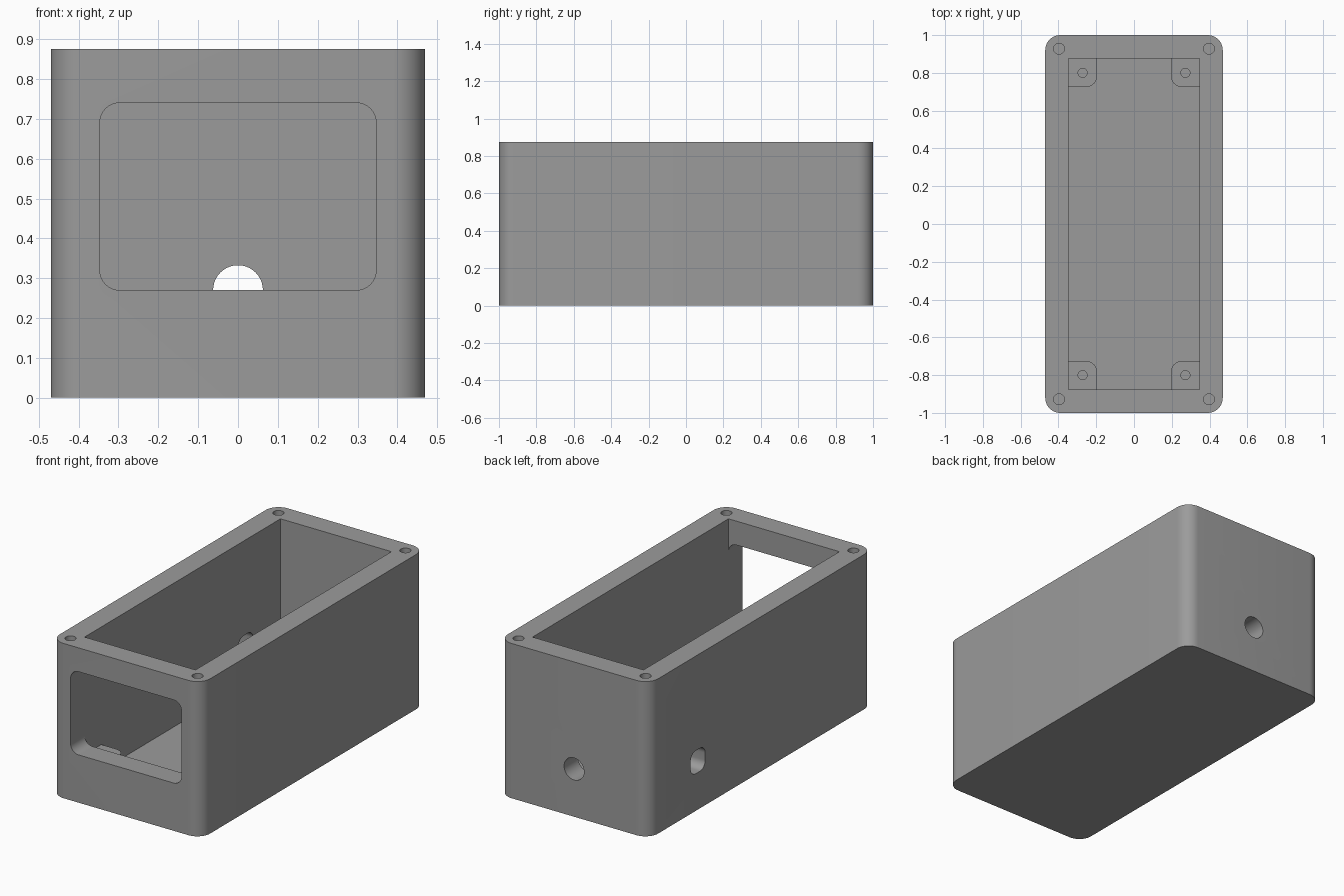
import bpy, bmesh, math
from mathutils import Matrix, Vector

if "Cube" in bpy.data.objects:
    bpy.data.objects.remove(bpy.data.objects["Cube"])

grey = bpy.data.materials.new("plain grey")
grey.diffuse_color = (0.33, 0.33, 0.33, 1)
grey.use_nodes = True
grey.node_tree.nodes["Principled BSDF"].inputs["Base Color"].default_value = grey.diffuse_color

WALL_X, WALL_Y, HEIGHT = 0.47, 1.0, 0.875
IN_X, IN_Y, FLOOR = 0.347, 0.875, 0.0625
POST_TOP = 0.21


def rounded(x0, x1, y0, y1, radii, steps=10):
    """Rounded rectangle outline; radii start at the lower left and run counterclockwise."""
    pts = []
    corners = [(x0, y0, 1, 1), (x1, y0, -1, 1), (x1, y1, -1, -1), (x0, y1, 1, -1)]
    for i, ((x, y, sx, sy), r) in enumerate(zip(corners, radii)):
        if r == 0:
            pts.append((x, y))
            continue
        for k in range(steps + 1):
            a = math.pi + math.pi / 2 * (i + k / steps)
            pts.append((x + sx * r + r * math.cos(a), y + sy * r + r * math.sin(a)))
    return pts


def circle(x, y, r, n=40):
    return [(x + r * math.cos(2 * math.pi * k / n), y + r * math.sin(2 * math.pi * k / n))
            for k in range(n)]


def prism(name, outline, lo, hi, axis="z"):
    """Extrude an outline along an axis: z uses (x, y), y uses (x, z), x uses (y, z)."""
    place = {"z": lambda u, v, w: (u, v, w),
             "y": lambda u, v, w: (u, w, v),
             "x": lambda u, v, w: (w, u, v)}[axis]
    bm = bmesh.new()
    low = [bm.verts.new(place(u, v, lo)) for u, v in outline]
    high = [bm.verts.new(place(u, v, hi)) for u, v in outline]
    bm.faces.new(low[::-1])
    bm.faces.new(high)
    for i in range(len(low)):
        j = (i + 1) % len(low)
        bm.faces.new((low[i], low[j], high[j], high[i]))
    bmesh.ops.recalc_face_normals(bm, faces=bm.faces)
    mesh = bpy.data.meshes.new(name)
    bm.to_mesh(mesh)
    bm.free()
    mesh.materials.append(grey)
    obj = bpy.data.objects.new(name, mesh)
    bpy.context.collection.objects.link(obj)
    return obj


def four_corners(obj):
    mod = obj.modifiers.new("four corners", "MIRROR")
    mod.use_axis = (True, True, False)
    mod.use_mirror_merge = False
    return obj


def bake(obj):
    bpy.context.view_layer.update()
    graph = bpy.context.evaluated_depsgraph_get()
    mesh = bpy.data.meshes.new_from_object(obj.evaluated_get(graph))
    obj.modifiers.clear()
    obj.data = mesh


def cut(obj, cutters):
    for c in cutters:
        c.hide_render = True
        mod = obj.modifiers.new("cut", "BOOLEAN")
        mod.operation, mod.solver, mod.object = "DIFFERENCE", "EXACT", c
    bake(obj)
    for c in cutters:
        bpy.data.objects.remove(c)


def smooth(obj):
    bpy.ops.object.select_all(action="DESELECT")
    obj.select_set(True)
    bpy.context.view_layer.objects.active = obj
    bpy.ops.object.shade_smooth_by_angle(angle=math.radians(30))


# Enclosure with open top, front window, cable holes and lid screw holes
enclosure = prism("enclosure", rounded(-WALL_X, WALL_X, -WALL_Y, WALL_Y, [0.08] * 4), 0, HEIGHT)
cut(enclosure, [
    prism("cavity", rounded(-IN_X, IN_X, -IN_Y, IN_Y, [0] * 4), FLOOR, 1.0),
    prism("window", rounded(-0.3469, 0.3469, 0.27, 0.74, [0.05] * 4), -1.1, -0.8, "y"),
    prism("back_hole", circle(0, 0.27, 0.0625), 0.8, 1.1, "y"),
    prism("side_hole", rounded(0.5, 0.63, 0.21, 0.34, [0.045] * 4), -0.6, -0.3, "x"),
    four_corners(prism("lid_screw_holes", circle(0.397, 0.928, 0.029, 24), 0.5, 1.0)),
])
smooth(enclosure)

# Standoffs in the four floor corners, each with a screw hole
standoffs = prism("standoffs", rounded(0.195, IN_X, 0.725, IN_Y, [0.06, 0, 0, 0]),
                  FLOOR - 0.005, POST_TOP)
cut(standoffs, [prism("standoff_hole", circle(0.272, 0.8, 0.024, 24), FLOOR + 0.01, 0.4)])
four_corners(standoffs)
bake(standoffs)
smooth(standoffs)
